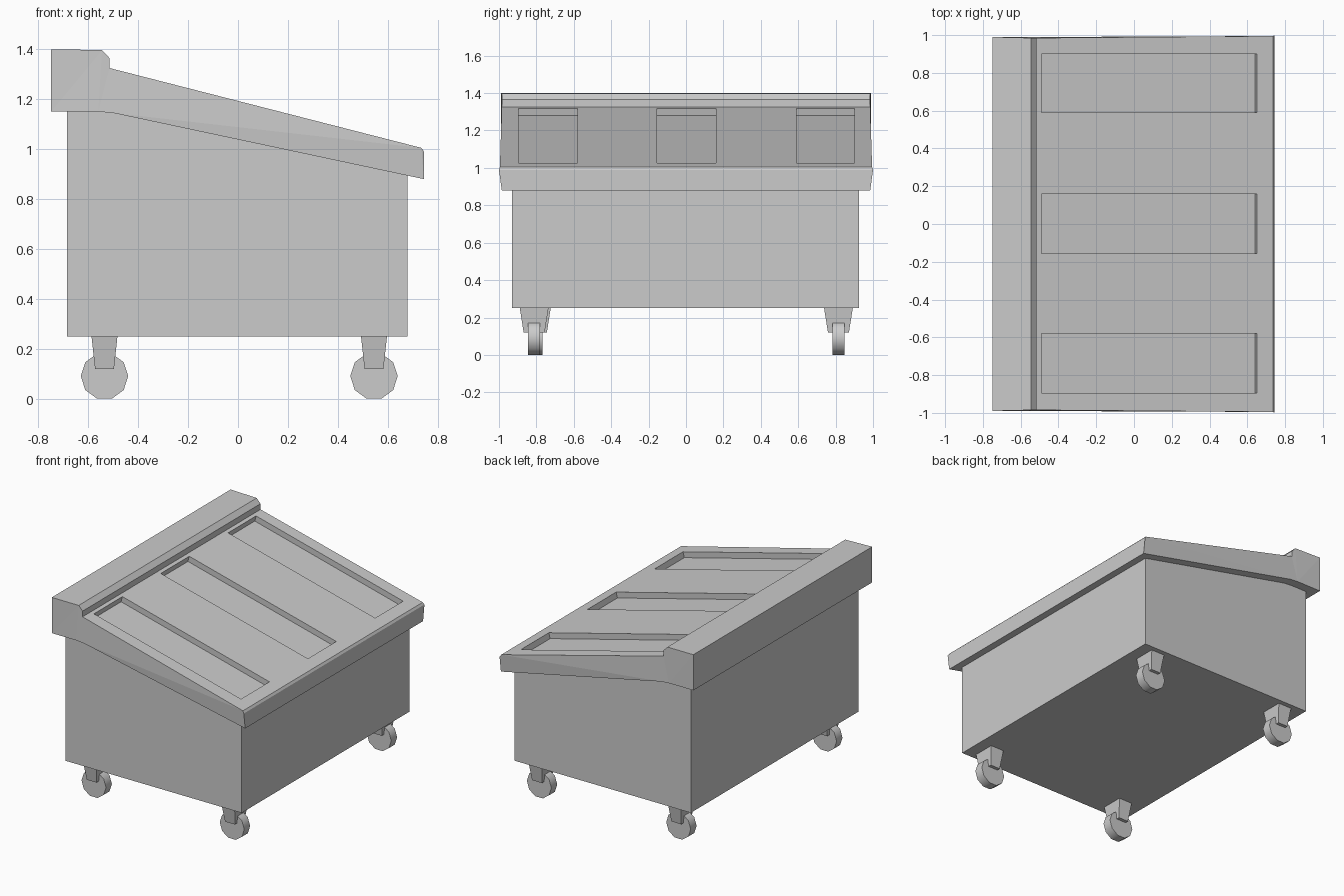
import bpy, bmesh, math

if "Cube" in bpy.data.objects:
    bpy.data.objects.remove(bpy.data.objects["Cube"])


def make_object(name, bm):
    bmesh.ops.recalc_face_normals(bm, faces=bm.faces)
    mesh = bpy.data.meshes.new(name)
    bm.to_mesh(mesh)
    bm.free()
    obj = bpy.data.objects.new(name, mesh)
    bpy.context.collection.objects.link(obj)
    return obj


def extrude_profile(name, profile):
    """Side profile of (x, z, y_min, y_max) points spanned across y."""
    bm = bmesh.new()
    a = [bm.verts.new((x, y0, z)) for x, z, y0, y1 in profile]
    b = [bm.verts.new((x, y1, z)) for x, z, y0, y1 in profile]
    caps = [bm.faces.new(a), bm.faces.new(b[::-1])]
    n = len(profile)
    for i in range(n):
        j = (i + 1) % n
        bm.faces.new((a[i], b[i], b[j], a[j]))
    bmesh.ops.triangulate(bm, faces=caps)
    return make_object(name, bm)


def box(name, loc, size, taper=(1, 1), rot_y=0.0):
    """Box whose lower end is scaled by taper in x and y."""
    bm = bmesh.new()
    bmesh.ops.create_cube(bm, size=1)
    for v in bm.verts:
        if v.co.z < 0:
            v.co.x *= taper[0]
            v.co.y *= taper[1]
        v.co.x *= size[0]
        v.co.y *= size[1]
        v.co.z *= size[2]
    obj = make_object(name, bm)
    obj.location = loc
    obj.rotation_euler.y = rot_y
    return obj


def smooth(obj, angle):
    bpy.ops.object.select_all(action='DESELECT')
    obj.select_set(True)
    bpy.context.view_layer.objects.active = obj
    bpy.ops.object.shade_smooth_by_angle(angle=math.radians(angle))


# Cabinet body, its sloped top tucked inside the lid
body = [(-0.685, 0.25), (0.68, 0.25), (0.68, 0.92), (-0.50, 1.165), (-0.685, 1.17)]
extrude_profile("cabinet_body", [(x, z, -0.93, 0.925) for x, z in body])

# Sloped lid with raised back ridge; sides flare slightly toward the front
lid_points = [
    (-0.75, 1.15, 0.99), (-0.56, 1.15, 0.99), (-0.50, 1.145, 0.99),
    (0.745, 0.88, 0.985), (0.745, 0.99, 1.0), (0.735, 1.005, 0.995),
    (-0.515, 1.325, 0.985), (-0.515, 1.365, 0.985), (-0.545, 1.397, 0.985),
    (-0.75, 1.40, 0.99)]
lid = extrude_profile("sloped_lid", [(x, z, -w, w) for x, z, w in lid_points])

# Three recessed panels cut square to the slope
slope = math.atan2(0.32, 1.25)
cutters = []
for y0, y1 in ((-0.895, -0.58), (-0.155, 0.16), (0.59, 0.90)):
    x = 0.08
    z = 1.325 - math.tan(slope) * (x + 0.515)
    cutter = box("recess_cutter", (x, (y0 + y1) / 2, z),
                 (1.14 / math.cos(slope), y1 - y0, 0.08), rot_y=slope)
    cutter.hide_render = True
    cutters.append(cutter)
    mod = lid.modifiers.new("recess", 'BOOLEAN')
    mod.operation = 'DIFFERENCE'
    mod.solver = 'EXACT'
    mod.object = cutter

bpy.context.view_layer.objects.active = lid
for mod in list(lid.modifiers):
    bpy.ops.object.modifier_apply(modifier=mod.name)
for cutter in cutters:
    bpy.data.objects.remove(cutter, do_unlink=True)

# Casters: tapered bracket and ten-sided wheel at each corner
for x, y, label in ((-0.535, -0.80, "front_left"), (0.545, -0.812, "front_right"),
                    (-0.535, 0.815, "back_left"), (0.545, 0.815, "back_right")):
    box(f"caster_bracket_{label}", (x, y, 0.187), (0.105, 0.155, 0.136), (0.72, 0.72))
    bpy.ops.mesh.primitive_cylinder_add(
        vertices=10, radius=0.095, depth=0.065, location=(x, y, 0.0904),
        rotation=(math.pi / 2, math.pi / 2, 0))
    wheel = bpy.context.object
    wheel.name = f"caster_wheel_{label}"
    # turn the decagon so it rests on a flat side
    wheel.rotation_euler = (math.pi / 2, math.pi / 10 * 5, 0)
    smooth(wheel, 40)
